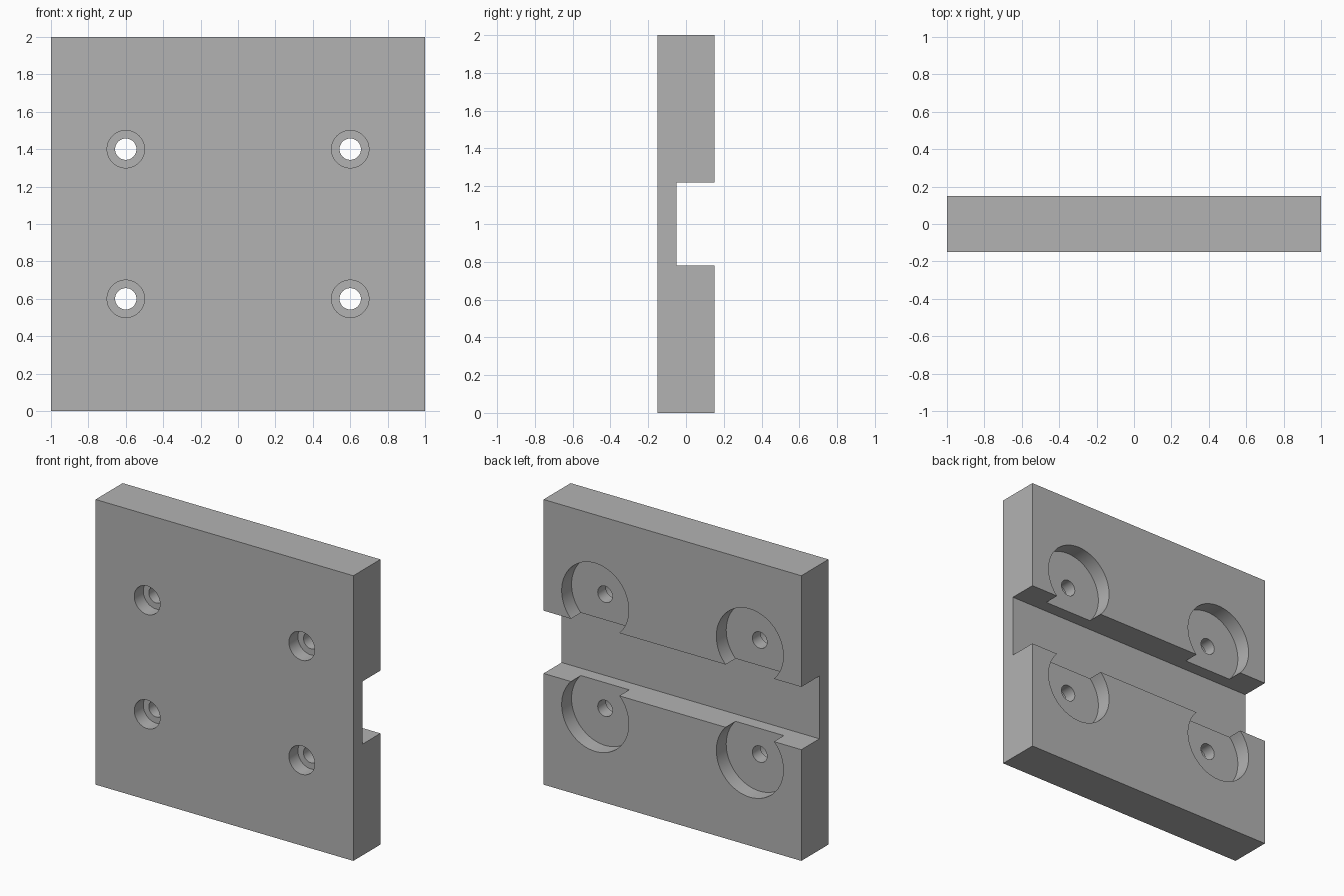
import bpy
import bmesh
import math
from mathutils import Matrix, Vector

if "Cube" in bpy.data.objects:
    bpy.data.objects.remove(bpy.data.objects["Cube"], do_unlink=True)

FRONT, BACK = -0.15, 0.15
SLOT_FLOOR = -0.05
POCKET_DEPTH = 0.11
BORE_DEPTH = 0.1
OVERSHOOT = 0.05

# Plain grey finish
grey = bpy.data.materials.new("plain grey")
grey.use_nodes = True
colour = (0.45, 0.45, 0.45, 1)
grey.diffuse_color = colour
grey.node_tree.nodes["Principled BSDF"].inputs["Base Color"].default_value = colour


def make_object(name, bm):
    bmesh.ops.recalc_face_normals(bm, faces=bm.faces)
    mesh = bpy.data.meshes.new(name)
    bm.to_mesh(mesh)
    bm.free()
    obj = bpy.data.objects.new(name, mesh)
    bpy.context.collection.objects.link(obj)
    mesh.materials.append(grey)
    return obj


def extruded_profile(name, profile, half_width):
    """Extrude a (y, z) profile along x."""
    bm = bmesh.new()
    face = bm.faces.new([bm.verts.new((-half_width, y, z)) for y, z in profile])
    result = bmesh.ops.extrude_face_region(bm, geom=[face])
    verts = [v for v in result["geom"] if isinstance(v, bmesh.types.BMVert)]
    bmesh.ops.translate(bm, verts=verts, vec=Vector((2 * half_width, 0, 0)))
    return make_object(name, bm)


def cylinder_cutter(name, x, z, radius, y0, y1):
    """Cylinder along y, kept out of the render."""
    bm = bmesh.new()
    turn = Matrix.Translation((x, (y0 + y1) / 2, z)) @ Matrix.Rotation(math.pi / 2, 4, "X")
    bmesh.ops.create_cone(bm, cap_ends=True, segments=64, radius1=radius,
                          radius2=radius, depth=y1 - y0, matrix=turn)
    obj = make_object(name, bm)
    obj.hide_render = True
    return obj


# Square plate with a horizontal slot across the back
plate = extruded_profile("mounting_plate", [
    (FRONT, 0), (BACK, 0), (BACK, 0.78), (SLOT_FLOOR, 0.78),
    (SLOT_FLOOR, 1.22), (BACK, 1.22), (BACK, 2), (FRONT, 2)], 1)

# Round back pocket, front counterbore and through hole at each fixing
cutters = []
for x in (-0.6, 0.6):
    for z in (0.6, 1.4):
        cutters += [
            cylinder_cutter("pocket_cutter", x, z, 0.26, BACK - POCKET_DEPTH, BACK + OVERSHOOT),
            cylinder_cutter("counterbore_cutter", x, z, 0.1, FRONT - OVERSHOOT, FRONT + BORE_DEPTH),
            cylinder_cutter("hole_cutter", x, z, 0.057, FRONT - OVERSHOOT, BACK + OVERSHOOT),
        ]

bpy.ops.object.select_all(action="DESELECT")
plate.select_set(True)
bpy.context.view_layer.objects.active = plate
for cutter in cutters:
    cut = plate.modifiers.new("cut", "BOOLEAN")
    cut.operation = "DIFFERENCE"
    cut.solver = "EXACT"
    cut.object = cutter
    bpy.ops.object.modifier_apply(modifier=cut.name)
    bpy.data.objects.remove(cutter, do_unlink=True)

# Smooth the round walls, keep the corners crisp
plate.select_set(True)
bpy.ops.object.shade_smooth_by_angle(angle=math.radians(30))
